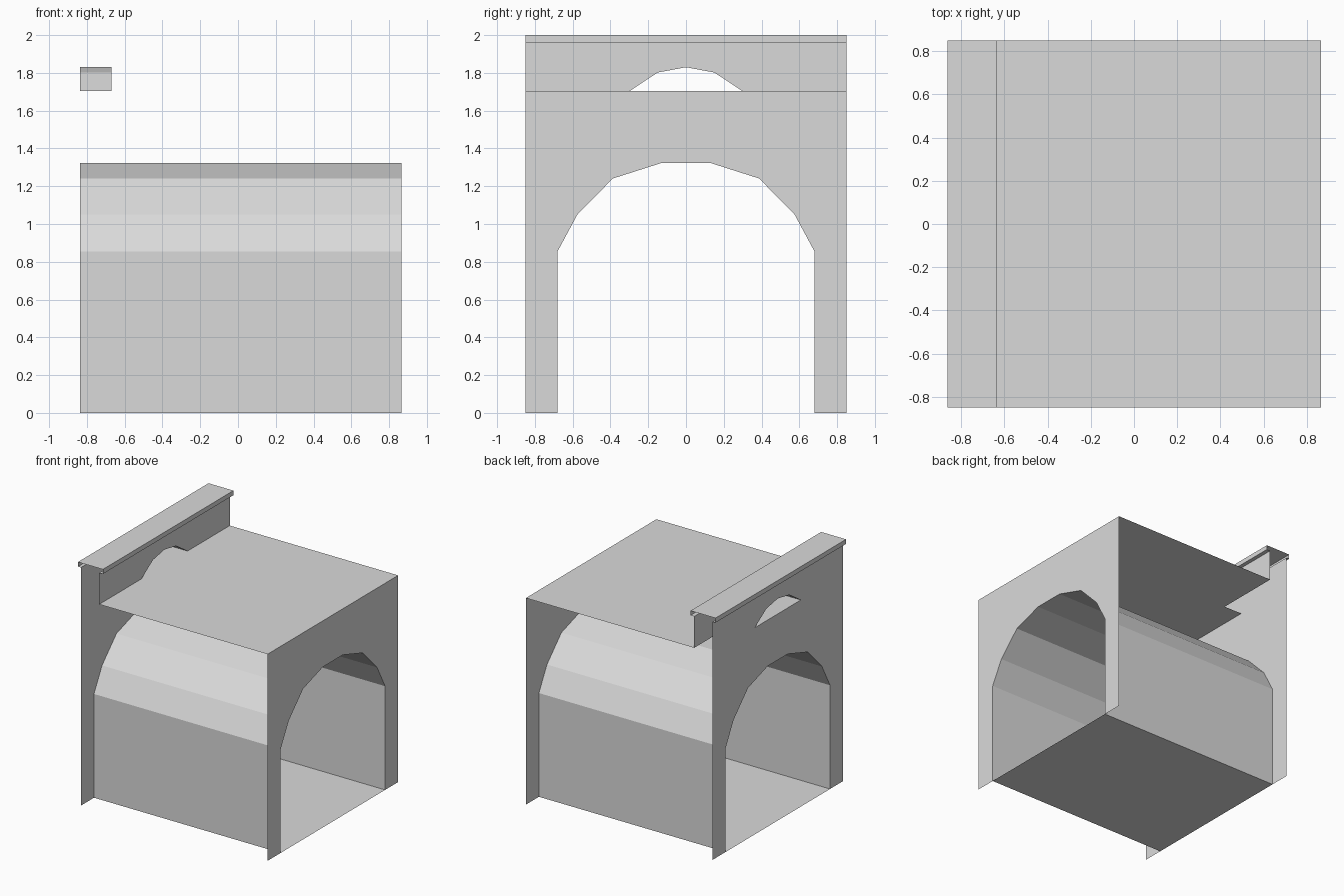
import bpy
import bmesh

cube = bpy.data.objects.get("Cube")
if cube:
    bpy.data.objects.remove(cube)

grey = bpy.data.materials.new("plain_grey")
grey.use_nodes = True
COLOUR = (0.7, 0.7, 0.7, 1)
grey.diffuse_color = COLOUR
grey.node_tree.nodes["Principled BSDF"].inputs["Base Color"].default_value = COLOUR

# Main levels and extents
LEFT, RIGHT = 0.865, -0.837      # the two end walls
INNER = -0.67                    # inner face of the parapet
HALF = 0.85                      # half depth of the block
ROOF, COPING, TOP = 1.703, 1.962, 2.0


def mirrored(half):
    """Complete a (y, z) profile given from the -y end up to the middle."""
    return half + [(-y, z) for y, z in reversed(half) if y != 0]


def finish(bm, name):
    mesh = bpy.data.meshes.new(name)
    bm.to_mesh(mesh)
    bm.free()
    mesh.materials.append(grey)
    obj = bpy.data.objects.new(name, mesh)
    bpy.context.scene.collection.objects.link(obj)


def sheet(name, points):
    """One flat panel from its outline."""
    bm = bmesh.new()
    face = bm.faces.new([bm.verts.new(p) for p in points])
    face.normal_update()
    bmesh.ops.triangulate(bm, faces=[face], ngon_method="EAR_CLIP")
    finish(bm, name)


def sweep(name, start, end, closed=False):
    """Strip of quads between two matching profiles."""
    bm = bmesh.new()
    a = [bm.verts.new(p) for p in start]
    b = [bm.verts.new(p) for p in end]
    for i in range(len(a) if closed else len(a) - 1):
        j = (i + 1) % len(a)
        bm.faces.new((a[i], a[j], b[j], b[i]))
    finish(bm, name)


def at_x(profile, x):
    return [(x, y, z) for y, z in profile]


arch = mirrored([(-0.68, 0), (-0.68, 0.855), (-0.575, 1.05), (-0.387, 1.241), (-0.13, 1.323)])
opening = mirrored([(-0.3, ROOF), (-0.15, 1.802), (0, 1.83)])

# Tunnel lining with its floor
sweep("tunnel_lining", at_x(arch, RIGHT), at_x(arch, LEFT), closed=True)

# End walls with the arch cut out
wall = [(-HALF, 0)] + arch + [(HALF, 0), (HALF, ROOF), (-HALF, ROOF)]
for name, x in (("left_end_wall", LEFT), ("right_end_wall", RIGHT)):
    sheet(name, at_x(wall, x))

# Parapet faces and the small opening through them
parapet = [(-HALF, ROOF)] + opening + [(HALF, ROOF), (HALF, COPING), (-HALF, COPING)]
for name, x in (("parapet_outer_face", RIGHT), ("parapet_inner_face", INNER)):
    sheet(name, at_x(parapet, x))
sweep("parapet_opening_lining", at_x(opening, RIGHT), at_x(opening, INNER))

# Flat roof, with a sill reaching into the opening
sill = opening[-1][0]
sheet("roof", [(LEFT, -HALF, ROOF), (LEFT, HALF, ROOF), (INNER, HALF, ROOF),
               (INNER, sill, ROOF), (RIGHT, sill, ROOF), (RIGHT, -sill, ROOF),
               (INNER, -sill, ROOF), (INNER, -HALF, ROOF)])

# Coping strip along the parapet, open at its ends
coping = [(RIGHT, COPING), (-0.864, COPING), (-0.864, TOP),
          (-0.637, TOP), (-0.637, COPING), (INNER, COPING)]
sweep("parapet_coping", [(x, -HALF, z) for x, z in coping],
      [(x, HALF, z) for x, z in coping])
